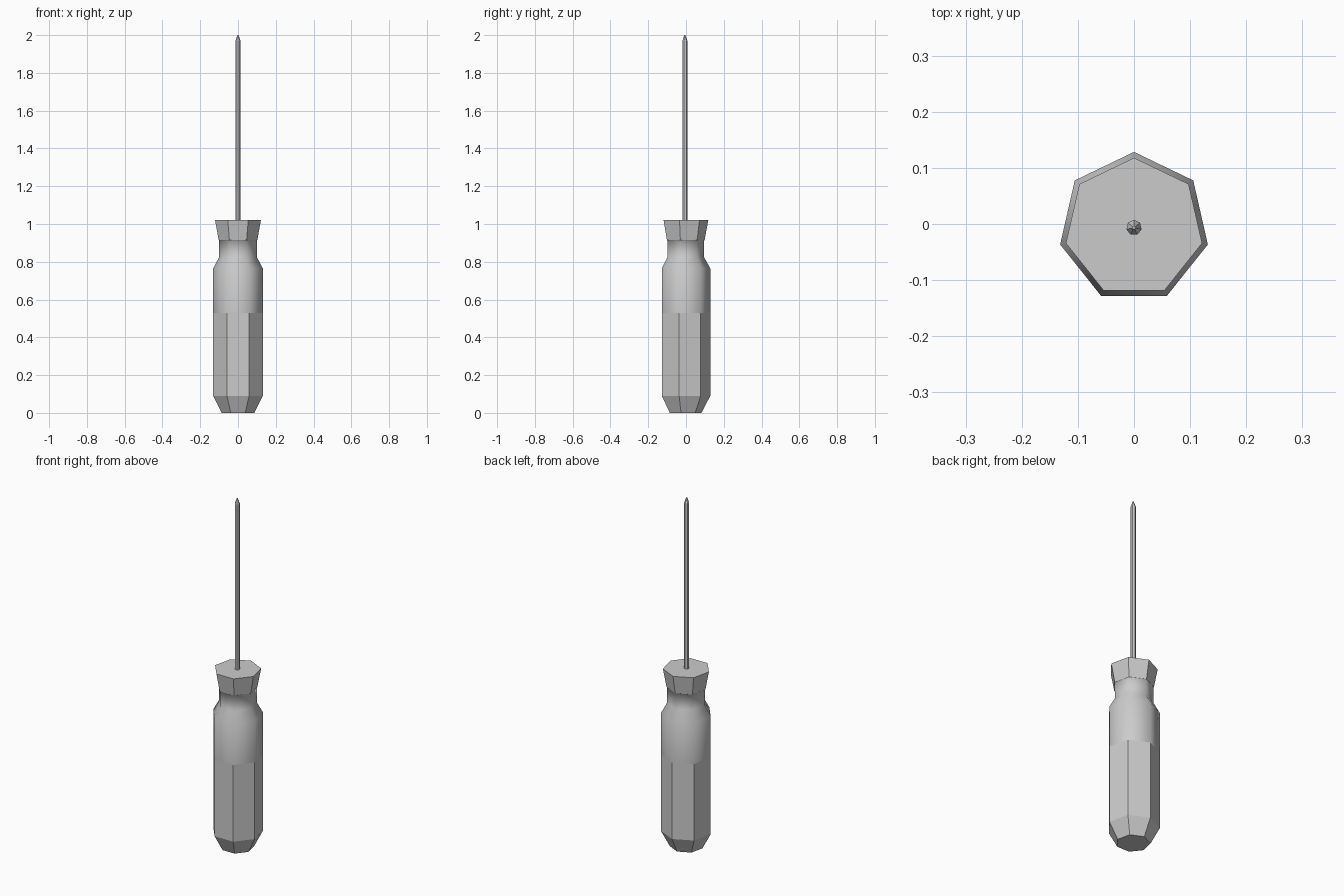
import bpy, bmesh, math

if "Cube" in bpy.data.objects:
    bpy.data.objects.remove(bpy.data.objects["Cube"])

SIDES = 7
CY = -0.0065  # the heptagon's axis, so that its bounds are centred on y = 0


def lathe(name, profile, smooth_range=None):
    """Seven-sided solid from (radius, z) rings, smooth shaded inside smooth_range."""
    bm = bmesh.new()
    rings = []
    for r, z in profile:
        ring = []
        for i in range(SIDES):
            a = math.pi / 2 + 2 * math.pi * i / SIDES
            ring.append(bm.verts.new((r * math.cos(a), CY + r * math.sin(a), z)))
        rings.append(ring)
    bm.faces.new(rings[0][::-1])
    bm.faces.new(rings[-1])
    for lo, hi in zip(rings, rings[1:]):
        for i in range(SIDES):
            j = (i + 1) % SIDES
            f = bm.faces.new((lo[i], lo[j], hi[j], hi[i]))
            if smooth_range:
                zs = [v.co.z for v in f.verts]
                f.smooth = min(zs) >= smooth_range[0] and max(zs) <= smooth_range[1]
    bmesh.ops.recalc_face_normals(bm, faces=bm.faces)
    mesh = bpy.data.meshes.new(name)
    bm.to_mesh(mesh)
    bm.free()
    obj = bpy.data.objects.new(name, mesh)
    bpy.context.collection.objects.link(obj)
    return obj


# Handle: chamfered butt, flat grip, smooth shoulder and neck, flared collar
lathe("handle", [
    (0.088, 0.0), (0.135, 0.09), (0.135, 0.53), (0.135, 0.765),
    (0.102, 0.825), (0.102, 0.912), (0.105, 0.915), (0.1245, 1.02),
], smooth_range=(0.529, 0.9151))

# Shaft: thin rod with a pointed tip, set into the collar
lathe("shaft", [(0.0138, 1.0), (0.0138, 1.97), (0.003, 2.0)])
